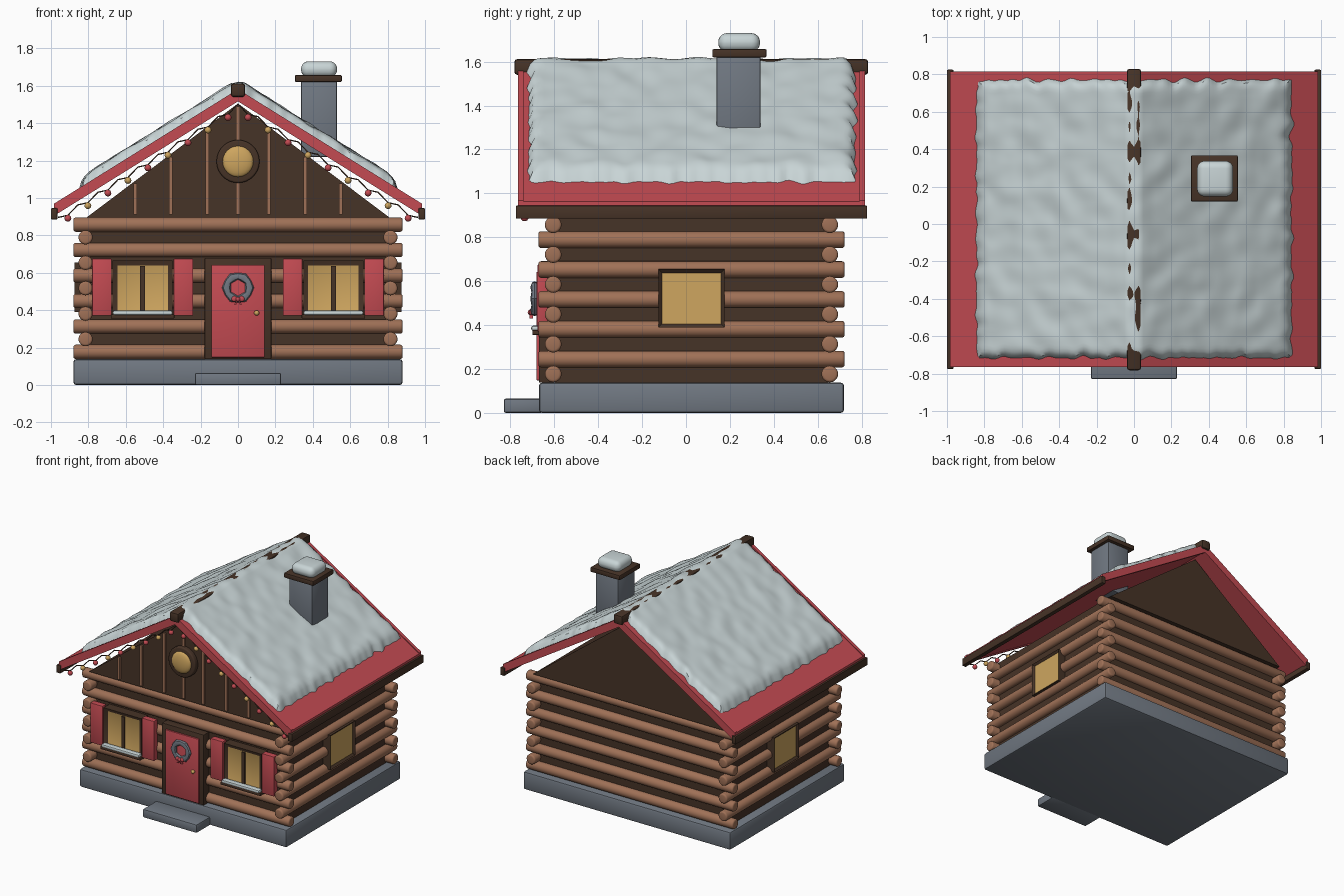
import bpy, bmesh, math
from mathutils import Matrix, Vector, noise

cube = bpy.data.objects.get("Cube")
if cube:
    bpy.data.objects.remove(cube, do_unlink=True)


def material(name, r, g, b):
    m = bpy.data.materials.new(name)
    m.use_nodes = True
    m.diffuse_color = (r, g, b, 1)
    m.node_tree.nodes["Principled BSDF"].inputs["Base Color"].default_value = (r, g, b, 1)
    return m


LOG = material("log wood", .35, .165, .095)
DARK = material("dark wood", .062, .033, .02)
RED = material("red paint", .55, .07, .085)
STONE = material("grey stone", .165, .19, .225)
SNOW = material("snow", .58, .66, .67)
GOLD = material("warm gold", .62, .38, .115)

CY = .025            # middle of the house in y
RIDGE, SLOPE = 1.575, .622


def roof_z(x):
    return RIDGE - SLOPE * abs(x)


def finish(name, bm, *mats):
    bmesh.ops.recalc_face_normals(bm, faces=bm.faces)
    me = bpy.data.meshes.new(name)
    bm.to_mesh(me)
    bm.free()
    for m in mats:
        me.materials.append(m)
    ob = bpy.data.objects.new(name, me)
    bpy.context.collection.objects.link(ob)
    return ob


def bevel_all(bm, width, segments=2):
    bmesh.ops.bevel(bm, geom=bm.edges[:], offset=width, segments=segments,
                    profile=.5, affect='EDGES')


def box(name, x, y, z, mat, bevel=0, segments=2):
    bm = bmesh.new()
    bmesh.ops.create_cube(bm, size=1)
    lo, hi = [Vector(p) for p in zip(sorted(x), sorted(y), sorted(z))]
    for v in bm.verts:
        v.co = (lo + hi) / 2 + v.co * (hi - lo)
    if bevel:
        bevel_all(bm, bevel, segments)
    return finish(name, bm, mat)


def prism(name, outline, y0, y1, mat):
    """Extrude an x-z outline along y."""
    bm = bmesh.new()
    face = bm.faces.new([bm.verts.new((x, y0, z)) for x, z in outline])
    ext = bmesh.ops.extrude_face_region(bm, geom=[face])["geom"]
    for v in ext:
        if isinstance(v, bmesh.types.BMVert):
            v.co.y = y1
    return finish(name, bm, mat)


def cylinder(name, centre, axis, radius, length, mat, sides=20, bevel=0):
    bm = bmesh.new()
    bmesh.ops.create_cone(bm, cap_ends=True, segments=sides, radius1=radius,
                          radius2=radius, depth=length)
    if bevel:
        rims = [e for e in bm.edges if abs(e.verts[0].co.z - e.verts[1].co.z) < .001]
        bmesh.ops.bevel(bm, geom=rims, offset=bevel, segments=3, profile=.5, affect='EDGES')
    turn = Vector((0, 0, 1)).rotation_difference(Vector(axis)).to_matrix().to_4x4()
    bm.transform(Matrix.Translation(centre) @ turn)
    return finish(name, bm, mat)


def ball(name, centre, radius, mat, squash=1):
    bm = bmesh.new()
    bmesh.ops.create_uvsphere(bm, u_segments=20, v_segments=12, radius=radius)
    for v in bm.verts:
        v.co.y *= squash
    bm.transform(Matrix.Translation(centre))
    return finish(name, bm, mat)


def window(name, centre, w, h, rim, angle):
    """Framed pane: the front face is inset and pushed back."""
    bm = bmesh.new()
    bmesh.ops.create_cube(bm, size=1)
    for v in bm.verts:
        v.co = Vector((v.co.x * w, v.co.y * .1, v.co.z * h))
    front = min(bm.faces, key=lambda f: f.calc_center_median().y)
    bmesh.ops.inset_region(bm, faces=[front], thickness=rim)
    bmesh.ops.translate(bm, verts=front.verts, vec=(0, .014, 0))
    front.material_index = 1
    bm.transform(Matrix.Translation(centre) @ Matrix.Rotation(angle, 4, 'Z'))
    return finish(name, bm, DARK, GOLD)


# Foundation, step and inner walls
box("foundation", (-.88, .88), (-.67, .72), (0, .138), STONE, .015)
box("door_step", (-.23, .23), (-.83, -.65), (0, .065), STONE, .01)
box("inner_wall", (-.81, .81), (-.6, .65), (.13, .895), DARK)

# Log walls, the two directions interlocking at the corners
R, PITCH, FIRST = .038, .136, .177
for i in range(6):
    for label, y in (("front", CY - .63), ("back", CY + .63)):
        cylinder(f"{label}_log_{i}", (0, y, FIRST + i * PITCH), (1, 0, 0), R, 1.76, LOG, bevel=.012)
for i in range(5):
    for label, x in (("right", -.815), ("left", .815)):
        cylinder(f"{label}_log_{i}", (x, CY, FIRST + (i + .5) * PITCH), (0, 1, 0), R, 1.395, LOG, bevel=.012)

# Gable, with battens and a round window at the front
prism("gable", [(-.81, .895), (.81, .895), (0, 1.505)], -.65, .7, DARK)
for i, x in enumerate((-.55, -.36, -.165, 0, .165, .36, .55)):
    box(f"gable_batten_{i}", (x - .01, x + .01), (-.663, -.64), (.91, 1.49 - .75 * abs(x)), LOG)
cylinder("round_window_frame", (0, -.66, 1.195), (0, 1, 0), .115, .05, DARK, 32, .01)
ball("round_window_pane", (0, -.683, 1.195), .083, GOLD, .3)

# Roof slabs, rake boards, eave boards and ridge beam
for label, s in (("right", -1), ("left", 1)):
    def slab(thick, lift):
        top = [(0, RIDGE + lift), (s * .985, roof_z(.985) + lift)]
        return top + [(x, z - thick) for x, z in reversed(top)]
    prism(f"{label}_roof", slab(.05, 0), -.75, .8, RED)
    for end, y in (("front", -.765), ("back", .79)):
        prism(f"{label}_{end}_rake_board", slab(.065, .006), y, y + .025, RED)
    box(f"{label}_eave_board", (s * .965, s), (-.775, .825), (.885, .945), DARK, .005)
box("ridge_beam", (-.038, .038), (-.782, .83), (1.54, 1.612), DARK, .014)

# Snow blankets with ragged, rounded edges
for label, s in (("right", -1), ("left", 1)):
    bm = bmesh.new()
    bmesh.ops.create_grid(bm, x_segments=50, y_segments=84, size=.5)
    for v in bm.verts:
        a, b = v.co.x + .5, v.co.y
        x = a * (.845 + .022 * noise.noise((s, b * 22, 0)))
        y = CY + .002 + b * (1.49 + .045 * noise.noise((a * 14, s, 2 * (b > 0))))
        d = min(min((1 - a) * .85, (.5 - abs(b)) * 1.49) / .06, 1)
        h = .062 * math.sqrt(max(0, 1 - (1 - d) ** 2))
        h += d * .012 * noise.noise((s * x * 9, y * 9, 3))
        h -= .015 * max(0, 1 - a / .04)
        v.co = (s * x, y, roof_z(x) + h - .006)
    finish(f"{label}_roof_snow", bm, SNOW)

# Chimney
box("chimney", (.337, .53), (.14, .34), (1.22, 1.63), STONE, .008)
box("chimney_cap", (.305, .555), (.12, .367), (1.62, 1.657), DARK, .006)
box("chimney_snow", (.337, .53), (.147, .337), (1.645, 1.73), SNOW, .04, 5)

# Door with knob, wreath and bow
box("door_frame", (-.178, .178), (-.67, -.6), (.138, .68), DARK, .005)
box("door", (-.142, .142), (-.682, -.62), (.148, .642), RED, .004)
ball("door_knob", (.1, -.69, .385), .014, GOLD)
bm = bmesh.new()
N, M = 12, 8
rings = []
for i in range(N):
    t = 2 * math.pi * i / N
    fat = .021 + .003 * (-1) ** i
    ring = []
    for j in range(M):
        p = 2 * math.pi * j / M
        r = .062 + fat * math.cos(p)
        ring.append(bm.verts.new((r * math.cos(t), -.69 + fat * .8 * math.sin(p), .52 + r * math.sin(t))))
    rings.append(ring)
for i in range(N):
    a, b = rings[i], rings[(i + 1) % N]
    for j in range(M):
        k = (j + 1) % M
        bm.faces.new((a[j], a[k], b[k], b[j]))
finish("wreath", bm, STONE)
ball("bow_knot", (0, -.708, .458), .013, RED)
for s in (-1, 1):
    ball(f"bow_loop_{s}", (s * .02, -.706, .46), .015, RED, .6)
    prism(f"bow_tail_{s}", [(0, .456), (s * .022, .43), (s * .008, .43)], -.712, -.698, RED)

# Front windows with mullion, sill, snow and shutters
for label, s in (("right", -1), ("left", 1)):
    c = s * .51
    window(f"{label}_front_window", (c, -.622, .51), .32, .31, .036, 0)
    box(f"{label}_mullion", (c - .013, c + .013), (-.668, -.65), (.39, .635), DARK)
    box(f"{label}_sill", (c - .17, c + .17), (-.7, -.6), (.355, .377), DARK, .004)
    box(f"{label}_sill_snow", (c - .16, c + .16), (-.705, -.66), (.374, .397), SNOW, .009)
    for side in (-1, 1):
        m = c + side * .218
        box(f"{label}_shutter_{side}", (m - .052, m + .052), (-.677, -.63), (.37, .675), RED, .004)
    # Side window
    window(f"{label}_side_window", (s * .823, CY, .522), .3, .265, .023, s * math.pi / 2)

# String of lights along the front rake
points = []
for i in range(-18, 19):
    x = i * .0535
    low = i % 2
    points.append((x, -.735, (1.48 if low else 1.502) - .63 * abs(x)))
    if low:
        n = (abs(i) - 1) // 2
        ball(f"light_bulb_{i}", (x, -.735, 1.464 - .63 * abs(x)), .018, GOLD if n % 2 else RED)
wire = bpy.data.curves.new("light_wire", 'CURVE')
wire.dimensions = '3D'
wire.bevel_depth = .004
wire.bevel_resolution = 1
line = wire.splines.new('POLY')
line.points.add(len(points) - 1)
for p, co in zip(line.points, points):
    p.co = (*co, 1)
wire.materials.append(DARK)
bpy.context.collection.objects.link(bpy.data.objects.new("light_wire", wire))

# Smooth shading with crisp edges
bpy.ops.object.select_all(action='DESELECT')
for ob in bpy.context.collection.objects:
    if ob.type == 'MESH':
        ob.select_set(True)
        bpy.context.view_layer.objects.active = ob
bpy.ops.object.shade_smooth_by_angle(angle=math.radians(40))
